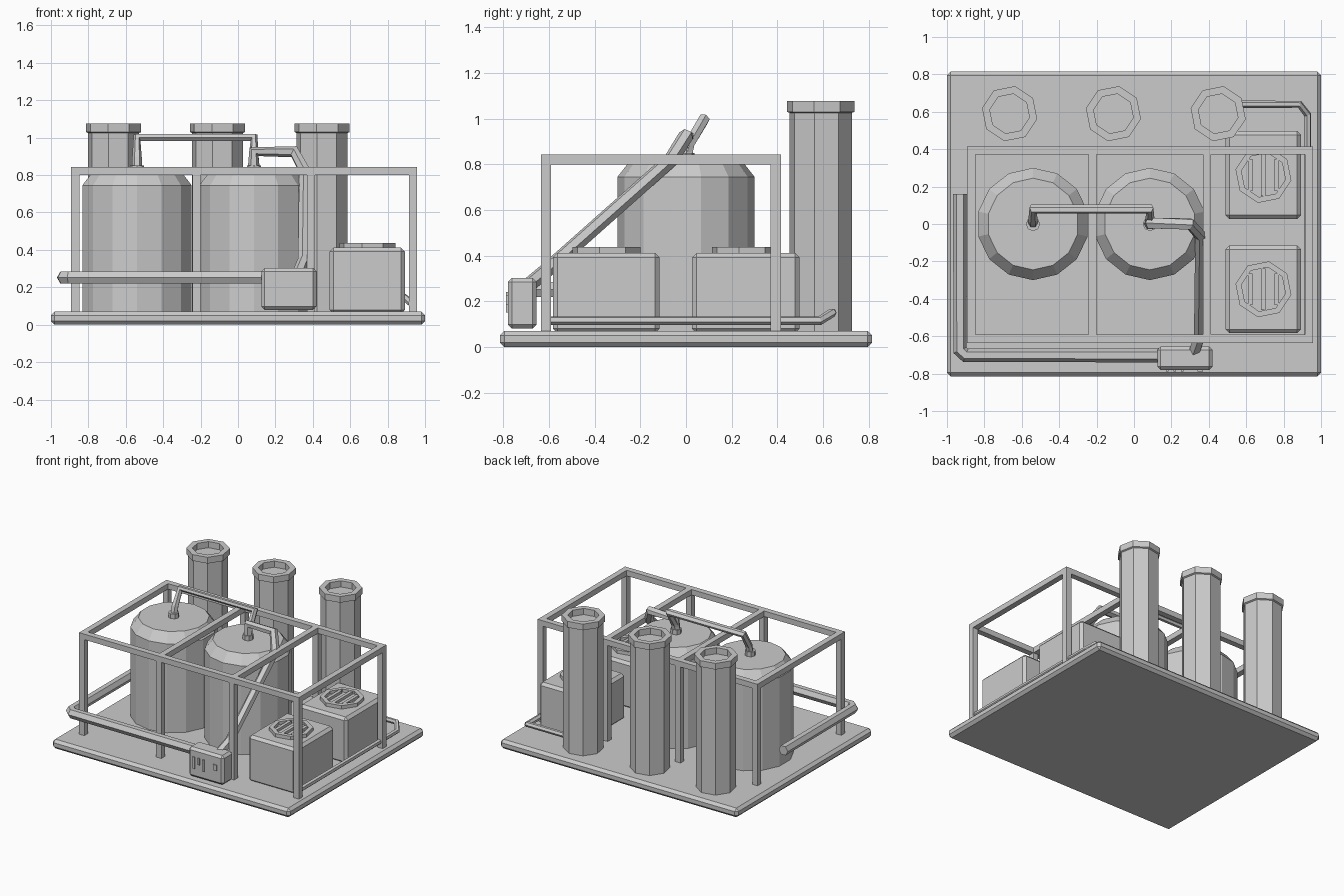
import bpy, bmesh, math
from mathutils import Vector

if "Cube" in bpy.data.objects:
    bpy.data.objects.remove(bpy.data.objects["Cube"])

grey = bpy.data.materials.new("plain grey")
grey.diffuse_color = (0.6, 0.6, 0.6, 1)
grey.use_nodes = True
grey.node_tree.nodes["Principled BSDF"].inputs["Base Color"].default_value = grey.diffuse_color


def add_mesh(name, bm):
    bmesh.ops.recalc_face_normals(bm, faces=bm.faces)
    me = bpy.data.meshes.new(name)
    bm.to_mesh(me)
    bm.free()
    me.materials.append(grey)
    ob = bpy.data.objects.new(name, me)
    bpy.context.collection.objects.link(ob)
    return ob


def box(name, x, y, z, bevel=0.0):
    """Box from (min, max) ranges, with an optional chamfer."""
    bm = bmesh.new()
    bmesh.ops.create_cube(bm, size=1)
    for v in bm.verts:
        v.co = Vector([(r[0] + r[1]) / 2 + c * (r[1] - r[0]) for c, r in zip(v.co, (x, y, z))])
    if bevel:
        bmesh.ops.bevel(bm, geom=bm.edges[:], offset=bevel, segments=1, affect='EDGES')
    return add_mesh(name, bm)


def turned(name, centre, profile, sides, start=0.0):
    """Faceted solid of revolution from (radius, height) points."""
    bm = bmesh.new()
    rings = []
    for r, z in profile:
        rings.append([bm.verts.new((centre[0] + r * math.sin(start + 2 * math.pi * i / sides),
                                    centre[1] + r * math.cos(start + 2 * math.pi * i / sides), z))
                      for i in range(sides)])
    for a, b in zip(rings, rings[1:]):
        for i in range(sides):
            j = (i + 1) % sides
            bm.faces.new((a[i], a[j], b[j], b[i]))
    bm.faces.new(rings[0])
    bm.faces.new(rings[-1])
    return add_mesh(name, bm)


def pipe(name, points, radius):
    """Six-sided pipe following a polyline."""
    cu = bpy.data.curves.new(name, 'CURVE')
    cu.dimensions = '3D'
    cu.bevel_depth = radius
    cu.bevel_resolution = 1
    cu.use_fill_caps = True
    sp = cu.splines.new('POLY')
    sp.points.add(len(points) - 1)
    for p, co in zip(sp.points, points):
        p.co = (*co, 1)
    sp.use_smooth = False
    tmp = bpy.data.objects.new(name + "_path", cu)
    bpy.context.collection.objects.link(tmp)
    bpy.context.view_layer.update()
    me = bpy.data.meshes.new_from_object(tmp.evaluated_get(bpy.context.evaluated_depsgraph_get()))
    bpy.data.objects.remove(tmp)
    me.materials.clear()
    me.materials.append(grey)
    for f in me.polygons:
        f.use_smooth = False
        f.material_index = 0
    ob = bpy.data.objects.new(name, me)
    bpy.context.collection.objects.link(ob)


# Base slab
box("base_slab", (-1, 1), (-0.815, 0.815), (0, 0.07), 0.02)

# Storage tanks with nozzles
for n, x in (("left", -0.54), ("right", 0.085)):
    turned(n + "_tank", (x, 0), [(0.3, 0.06), (0.3, 0.745), (0.245, 0.815)], 14)
    turned(n + "_tank_nozzle", (x, 0), [(0.038, 0.81), (0.038, 0.85)], 8)

# Open frame around the tanks
h = 0.022
xs, ys = (-0.87, -0.222, 0.39, 0.935), (-0.613, 0.393)
for i, x in enumerate(xs):
    for j, y in enumerate(ys):
        box(f"frame_post_{i}_{j}", (x - h, x + h), (y - h, y + h), (0.06, 0.81))
    box(f"frame_cross_bar_{i}", (x - h, x + h), (ys[0] + h, ys[1] - h), (0.80, 0.842))
for j, y in enumerate(ys):
    box(f"frame_long_bar_{j}", (xs[0] - h, xs[-1] + h), (y - h, y + h), (0.80, 0.842))

# Chimney stacks with recessed caps
for i, x in enumerate((-0.665, -0.11, 0.45)):
    turned(f"chimney_{i}", (x, 0.59),
           [(0.139, 0.06), (0.139, 1.025), (0.15, 1.03), (0.15, 1.077), (0.108, 1.077), (0.108, 1.03)],
           8, math.radians(11.25))

# Cooling units with grated octagonal vents
for n, y0, y1 in (("front", -0.583, -0.115), ("back", 0.027, 0.497)):
    yc = (y0 + y1) / 2
    box(n + "_cooler", (0.49, 0.892), (y0, y1), (0.06, 0.412), 0.02)
    turned(n + "_cooler_vent", (0.692, yc),
           [(0.152, 0.40), (0.152, 0.438), (0.12, 0.438), (0.12, 0.416)], 8, math.radians(11.25))
    for k, half in ((-1, 0.085), (0, 0.112), (1, 0.085)):
        xc = 0.692 + k * 0.07
        box(f"{n}_vent_bar_{k + 1}", (xc - 0.012, xc + 0.012), (yc - half, yc + half), (0.412, 0.436))

# Control box with small front fittings
box("control_box", (0.125, 0.42), (-0.78, -0.655), (0.08, 0.303), 0.018)
for i, (x, z0, z1) in enumerate(((0.17, 0.15, 0.24), (0.21, 0.19, 0.24), (0.25, 0.15, 0.24))):
    box(f"control_slot_{i}", (x, x + 0.015), (-0.788, -0.775), (z0, z1))
box("control_button", (0.34, 0.37), (-0.788, -0.775), (0.185, 0.228))

# Pipework
pipe("front_pipe", [(0.15, -0.702, 0.252), (-0.90, -0.702, 0.252), (-0.93, -0.675, 0.252),
                    (-0.93, 0.16, 0.252)], 0.038)
pipe("tank_link_pipe", [(-0.54, 0, 0.82), (-0.54, 0.015, 0.89), (-0.54, 0.08, 1.0),
                        (0.085, 0.08, 1.0), (0.085, 0.015, 0.89), (0.085, 0, 0.82)], 0.026)
pipe("slanted_pipe", [(0.085, 0, 0.83), (0.085, 0.005, 0.925), (0.30, 0.0, 0.925),
                      (0.358, -0.065, 0.82), (0.352, -0.60, 0.345), (0.32, -0.69, 0.27)], 0.033)
pipe("back_pipe", [(0.54, 0.64, 0.15), (0.885, 0.64, 0.15), (0.928, 0.585, 0.115),
                   (0.928, -0.635, 0.115)], 0.02)
